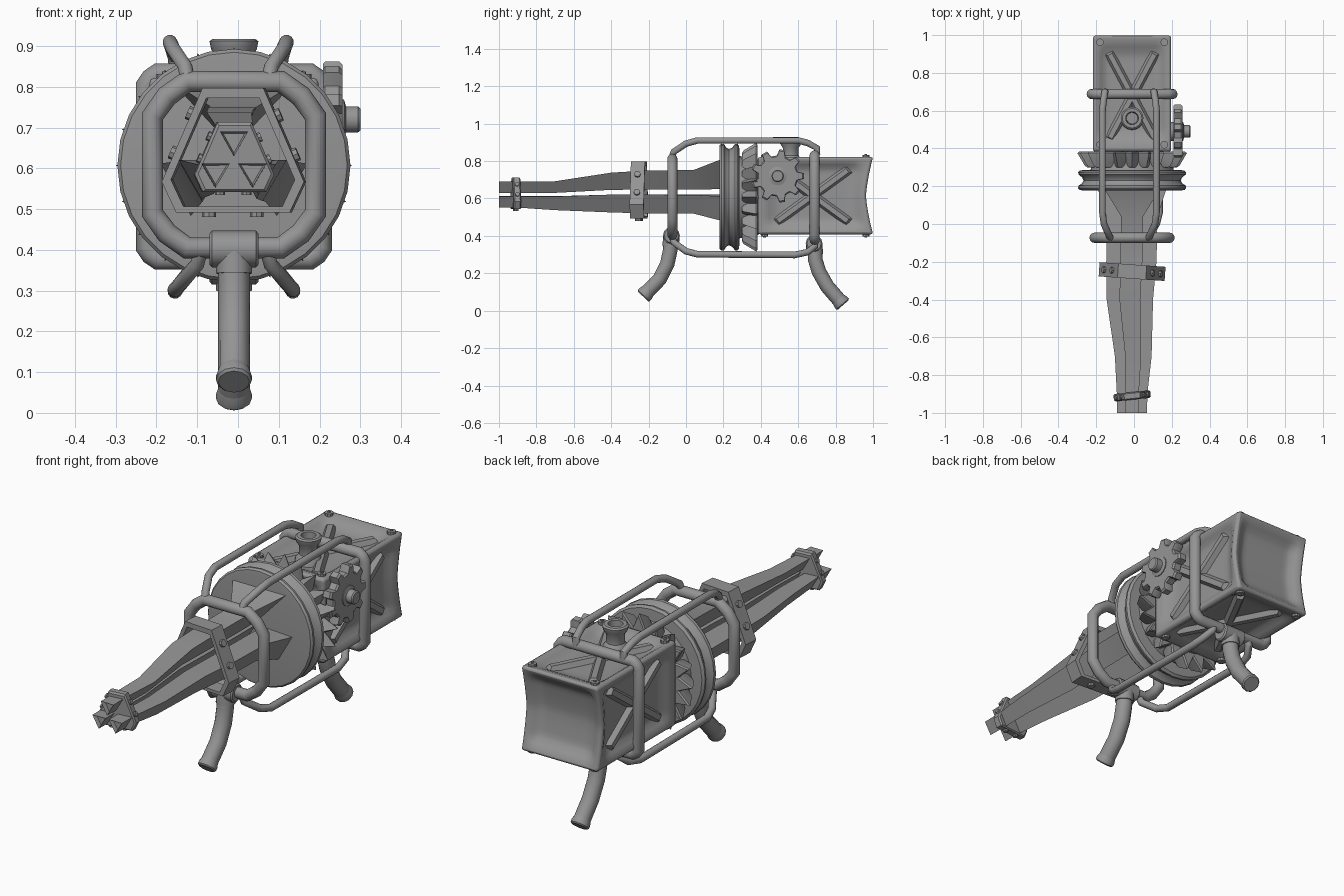
import bpy, bmesh, math
from mathutils import Vector, Matrix

if "Cube" in bpy.data.objects:
    bpy.data.objects.remove(bpy.data.objects["Cube"])

CX, CZ = -0.01, 0.607          # main axis of the machine
metal = bpy.data.materials.new("grey_metal")
metal.diffuse_color = (0.3, 0.3, 0.3, 1)
metal.use_nodes = True
metal.node_tree.nodes["Principled BSDF"].inputs["Base Color"].default_value = metal.diffuse_color


def finish(name, bm):
    bmesh.ops.recalc_face_normals(bm, faces=bm.faces)
    me = bpy.data.meshes.new(name)
    bm.to_mesh(me)
    bm.free()
    ob = bpy.data.objects.new(name, me)
    bpy.context.collection.objects.link(ob)
    me.materials.append(metal)
    return ob


def loft(name, rings, wrap=False, hollow=False):
    """Skin a list of equal point loops; cap the ends unless wrapped."""
    bm = bmesh.new()
    vs = [[bm.verts.new(p) for p in r] for r in rings]
    n = len(rings[0])
    pairs = list(zip(vs, vs[1:])) + ([(vs[-1], vs[0])] if wrap else [])
    for a, b in pairs:
        for i in range(n):
            j = (i + 1) % n
            bm.faces.new((a[i], a[j], b[j], b[i]))
    if not wrap:
        first = bm.faces.new(vs[0])
        bm.faces.new(vs[-1])
        if hollow:
            bmesh.ops.recalc_face_normals(bm, faces=bm.faces)
            bmesh.ops.inset_region(bm, faces=[first], thickness=0.009)
            bmesh.ops.translate(bm, verts=first.verts, vec=(0, 0.02, 0))
    return finish(name, bm)


def lathe(name, p, axis, profile, n=24):
    """Profile is (distance along axis, radius)."""
    p, axis = Vector(p), Vector(axis).normalized()
    q = axis.to_track_quat('Z', 'Y')
    return loft(name, [[p + axis * d + q @ Vector((r * math.cos(a), r * math.sin(a), 0))
                        for a in (2 * math.pi * i / n for i in range(n))]
                       for d, r in profile])


def cyl(name, p0, p1, r, n=12):
    d = Vector(p1) - Vector(p0)
    return lathe(name, p0, d, [(0, r), (d.length, r)], n)


def tube(name, pts, r, closed=False):
    cu = bpy.data.curves.new(name, 'CURVE')
    cu.dimensions = '3D'
    cu.bevel_depth, cu.bevel_resolution, cu.use_fill_caps = r, 4, True
    sp = cu.splines.new('POLY')
    sp.points.add(len(pts) - 1)
    for p, co in zip(sp.points, pts):
        p.co = (*co, 1)
    sp.use_cyclic_u = closed
    ob = bpy.data.objects.new(name, cu)
    bpy.context.collection.objects.link(ob)
    cu.materials.append(metal)
    bpy.ops.object.select_all(action='DESELECT')
    ob.select_set(True)
    bpy.context.view_layer.objects.active = ob
    bpy.ops.object.convert(target='MESH')


# Three wedge prongs around the axis, flared where they meet the wheel
for k, (ang, base_r, base_w) in enumerate(((90, .18, .15), (210, .168, .075), (330, .168, .075))):
    a = math.radians(ang)
    u = Vector((math.cos(a), 0, math.sin(a)))
    t = Vector((-u.z, 0, u.x))
    rings = []
    for y, dx, zc, r0, r1, w in (
            (-1, 0, .618, .011, .072, .034), (-.9, 0, .618, .011, .073, .035),
            (-.7, .006, .618, .012, .074 if k == 0 else .088, .042),
            (-.4, -.012, .628, .018, .11, .055), (-.2, -.004, .63, .018, .12, .058),
            (.04, 0, .63, .018, .122, .058), (.19, 0, .63, .02, base_r, base_w)):
        c = Vector((CX + dx, y, zc))
        rings.append([c + u * r0, c + u * r1 + t * w, c + u * r1 - t * w])
    loft(f"prong_{k}", rings, hollow=True)

# Truncated triangle clamps with bolts
OUTLINE = [(-.075, .19), (.075, .19), (.175, -.04), (.14, -.115), (-.14, -.115), (-.175, -.04)]


def clamp(name, y, depth, s, inner, yaw, bolt):
    m = Matrix.Translation((CX, y, CZ)) @ Matrix.Rotation(math.radians(yaw), 4, 'Z')
    ring = lambda f, d: [m @ Vector((x * f, d, z * f)) for x, z in OUTLINE]
    h = depth / 2
    if inner:
        loft(name, [ring(s, -h), ring(s, h), ring(s * inner, h), ring(s * inner, -h)], wrap=True)
    else:
        loft(name, [ring(s * .92, -h), ring(s, -h * .7), ring(s, h * .7), ring(s * .92, h)])
    for i, j in ((1, 2), (3, 4), (5, 0)):
        p, q = Vector(OUTLINE[i]) * s, Vector(OUTLINE[j]) * s
        e = (q - p).normalized()
        nrm = Vector((-e.y, e.x))
        for f in (.3, .72):
            b = p.lerp(q, f)
            o = b + nrm * bolt * .7
            b = b - nrm * bolt * .5
            cyl(name + "_bolt", m @ Vector((b.x, 0, b.y)), m @ Vector((o.x, 0, o.y)), bolt, 8)


clamp("large_clamp", -.252, .075, 1, .87, -4, .017)
clamp("small_clamp", -.91, .04, .56, 0, 6, .012)

# Grooved wheel
lathe("grooved_wheel", (CX, 0, CZ), (0, 1, 0),
      [(.178, .262), (.18, .278), (.19, .286), (.203, .284), (.216, .264), (.23, .258),
       (.246, .264), (.262, .284), (.274, .286), (.284, .275), (.287, .22), (.39, .2)], 28)

# Crown gear with pointed teeth
N = 20
star = lambda y, r0, r1: [Vector((CX + (r1, r0)[i % 2] * math.cos(math.pi * i / N), y,
                                  CZ + (r1, r0)[i % 2] * math.sin(math.pi * i / N)))
                          for i in range(2 * N)]
loft("crown_gear", [star(.3, .2, .237), star(.308, .205, .25), star(.375, .218, .29),
                    star(.383, .21, .28)])

# Housing block with recessed panels and a pinched rear
HX, HY, HZ, BY, BZ = .207, .308, .207, .692, .615
ease = lambda v: (lambda q: q * q * (3 - 2 * q))(max(0, min(1, (.93 - abs(v)) / .3)))
bm = bmesh.new()
bmesh.ops.create_cube(bm, size=2)
bmesh.ops.subdivide_edges(bm, edges=bm.edges, cuts=19, use_grid_fill=True)
for v in bm.verts:
    c = v.co.copy()
    p = Vector((c.x * HX, c.y * HY, c.z * HZ))
    for k in range(3):
        if abs(c[k]) > .999:
            p[k] -= math.copysign(.034, c[k]) * ease(c[k - 1]) * ease(c[k - 2])
    p.y -= .037 * (1 - abs(c.z) ** 1.4) * max(0, c.y) ** 3
    v.co = p + Vector((CX, BY, BZ))
block = finish("housing", bm)
bev = block.modifiers.new("soft_edges", 'BEVEL')
bev.width, bev.segments, bev.limit_method, bev.angle_limit = .012, 2, 'ANGLE', math.radians(60)

# Crossed ribs on the four long panels
for k in range(4):
    turn = Matrix.Translation((CX, BY - .015, BZ)) @ Matrix.Rotation(k * math.pi / 2, 4, 'Y')
    lean, length = (36, .46) if k % 2 else (28, .5)
    for s in (1, -1):
        bm = bmesh.new()
        bmesh.ops.create_cube(bm, size=1)
        for v in bm.verts:
            top = v.co.z > 0
            v.co = Vector((v.co.x * (.026 if top else .06), v.co.y * (length if top else length + .04),
                           .196 if top else .165))
        bmesh.ops.transform(bm, verts=bm.verts,
                            matrix=turn @ Matrix.Rotation(s * math.radians(lean), 4, 'Z'))
        finish("cross_rib", bm)

# Corner bolts above and below the housing
for x in (-.17, .17):
    for y in (.42, .962):
        for s in (1, -1):
            z = BZ + s * HZ
            cyl("corner_bolt", (CX + x, y, z - s * .02), (CX + x, y, z + s * .01), .02, 10)
            cyl("bolt_stub", (CX + x, y, z), (CX + x, y, z + s * .016), .007, 8)

# Filler cap on the top
lathe("filler_cap", (CX, .56, 0), (0, 0, 1),
      [(.77, .066), (.81, .058), (.83, .042), (.87, .042), (.892, .056), (.912, .06),
       (.918, .052), (.918, .034), (.85, .03)], 16)

# Side sprocket and its axle
T = 9
wheel = []
for i in range(T):
    for off, r in ((-.3, .11), (-.15, .143), (.15, .143), (.3, .11)):
        wheel.append(((i + off) * 2 * math.pi / T, r))
flat = lambda x, f: [Vector((x, .49 + r * f * math.cos(a), .72 + r * f * math.sin(a)))
                     for a, r in wheel]
loft("side_sprocket", [flat(.208, .95), flat(.214, 1), flat(.248, 1), flat(.256, .94)])
lathe("sprocket_axle", (.15, .49, .72), (1, 0, 0),
      [(0, .05), (.11, .05), (.115, .033), (.144, .033), (.15, .028)], 14)


# Square hoops front and rear
def hoop(name, y, half, z0, z1, ch, r):
    zc, hz = (z0 + z1) / 2, (z1 - z0) / 2
    pts = []
    for sx, sz in ((1, 1), (1, -1), (-1, -1), (-1, 1)):
        pair = [(sx * (half - ch), sz * hz), (sx * (half - ch * .42), sz * (hz - ch * .42)),
                (sx * half, sz * (hz - ch))]
        pts += pair if sx * sz > 0 else pair[::-1]
    tube(name, [(CX + x, y, zc + z) for x, z in pts], r, True)


hoop("front_hoop", -.073, .2, .405, .813, .085, .027)
hoop("rear_hoop", .688, .215, .377, .832, .03, .027)

# Four guard rails between the hoops
for sx in (1, -1):
    tube("upper_rail", [(CX - .014 + sx * x, y, z) for x, y, z in
                        ((.1, -.075, .82), (.106, -.065, .85), (.135, .0, .893), (.143, .06, .91),
                         (.143, .6, .91), (.138, .65, .897), (.13, .7, .87), (.128, .7, .835))], .018)
    tube("lower_rail", [(CX + sx * x, y, z) for x, y, z in
                        ((.08, -.075, .405), (.09, -.065, .365), (.13, .0, .318), (.145, .06, .302),
                         (.145, .58, .298), (.135, .65, .313), (.11, .69, .345), (.1, .69, .375))], .018)

# Curved legs with collars and flared feet
for name, side, y0, z0, path in (
        ("front_leg", -1, -.078, .402, ((-.078, .40), (-.085, .32), (-.1, .25), (-.14, .17), (-.222, .085))),
        ("rear_leg", 1, .685, .36, ((.685, .36), (.692, .27), (.71, .21), (.755, .13), (.833, .04)))):
    tube(name, [(CX, y, z) for y, z in path], .039)
    lathe(name + "_collar", (CX - .06, y0, z0), (1, 0, 0),
          [(0, .038), (.006, .045), (.114, .045), (.12, .038)], 12)
    cyl(name + "_socket", (CX, y0, z0), (CX, y0 + side * .004, z0 - .06), .044)
    a, b = (Vector((CX, *p)) for p in path[-2:])
    lathe(name + "_foot", b, b - a, [(-.03, .038), (-.008, .044), (.006, .044), (.012, .038)], 12)

# Smooth shading with sharp edges kept
bpy.ops.object.select_all(action='SELECT')
bpy.context.view_layer.objects.active = block
bpy.ops.object.shade_smooth_by_angle(angle=math.radians(35))
